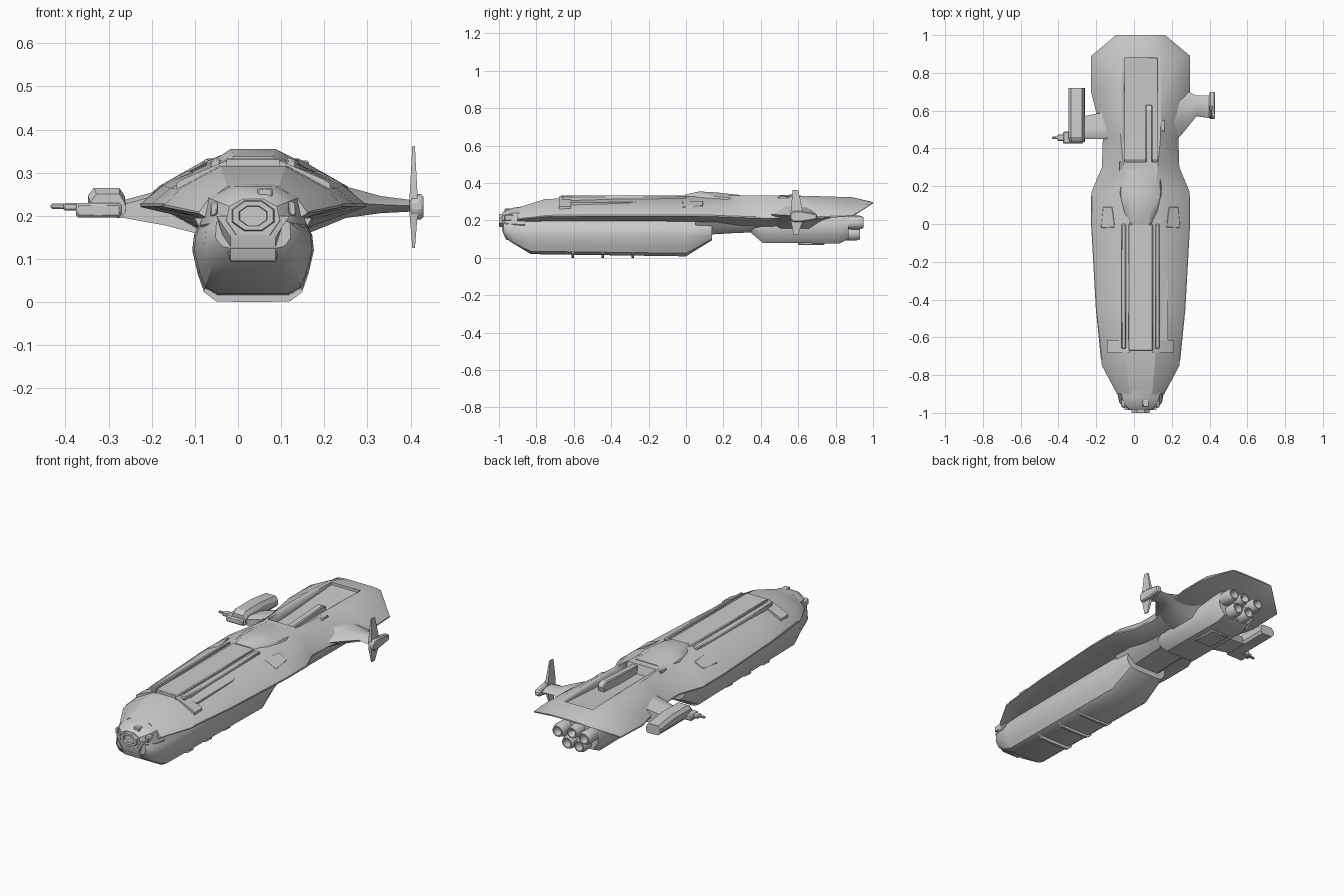
import bpy, bmesh, math

CX = 0.035  # hull centreline (side pods differ, so it is not x = 0)


def finish(name, bm, angle=28, bevel=0):
    bmesh.ops.recalc_face_normals(bm, faces=bm.faces)
    me = bpy.data.meshes.new(name)
    bm.to_mesh(me)
    bm.free()
    ob = bpy.data.objects.new(name, me)
    bpy.context.collection.objects.link(ob)
    bpy.ops.object.select_all(action='DESELECT')
    ob.select_set(True)
    bpy.context.view_layer.objects.active = ob
    if bevel:
        m = ob.modifiers.new("bevel", 'BEVEL')
        m.width, m.segments = bevel, 1
    bpy.ops.object.shade_smooth_by_angle(angle=math.radians(angle))
    return ob


def skin(name, rings, closed=False, **kw):
    """Join rings of points into a skin, capped unless closed."""
    bm = bmesh.new()
    vs = [[bm.verts.new(p) for p in r] for r in rings]
    n = len(vs[0])
    for a, b in zip(vs, vs[1:] + ([vs[0]] if closed else [])):
        for i in range(n):
            j = (i + 1) % n
            bm.faces.new((a[i], a[j], b[j], b[i]))
    if not closed:
        bm.faces.new(vs[0])
        bm.faces.new(vs[-1])
    return finish(name, bm, **kw)


def sym(y, half, cx=CX):
    """Mirror half a cross-section (x offset, z) about the centreline."""
    return [(cx + x, y, z) for x, z in half] + [(cx - x, y, z) for x, z in reversed(half)]


def box(name, x, y, z, bevel=0.004, slope=0):
    """Block from ranges; slope adds height drop across x (rise/run)."""
    mid = sum(x) / 2
    rings = [[(px, py, pz - slope * (px - mid)) for px, pz in
              ((x[0], z[0]), (x[1], z[0]), (x[1], z[1]), (x[0], z[1]))] for py in y]
    return skin(name, rings, bevel=bevel)


def prism_x(name, x0, x1, yz, bevel=0):
    return skin(name, [[(x, y, z) for y, z in yz] for x in (x0, x1)], bevel=bevel)


def lathe_y(name, cx, cz, prof, n=20, sx=1.0):
    """Revolve a closed (y, radius) profile around an axis along y."""
    rings = []
    for i in range(n):
        a = 2 * math.pi * (i + 0.5) / n
        rings.append([(cx + sx * r * math.cos(a), y, cz + r * math.sin(a)) for y, r in prof])
    return skin(name, rings, closed=True)


# Upper hull: y, half width, edge z, roof half width, roof z, keel half width, keel z, shoulder height
secs = [(-0.90, 0.125, 0.205, 0.060, 0.268, 0.09, 0.185, 0.47),
        (-0.75, 0.205, 0.220, 0.075, 0.315, 0.13, 0.198, 0.46),
        (-0.45, 0.235, 0.222, 0.080, 0.322, 0.13, 0.198, 0.42),
        (0.00, 0.260, 0.222, 0.075, 0.328, 0.14, 0.195, 0.46),
        (0.17, 0.260, 0.220, 0.075, 0.333, 0.13, 0.190, 0.47),
        (0.30, 0.205, 0.215, 0.090, 0.333, 0.12, 0.170, 0.47),
        (0.45, 0.200, 0.210, 0.105, 0.333, 0.12, 0.165, 0.47),
        (0.70, 0.262, 0.213, 0.110, 0.330, 0.13, 0.195, 0.47),
        (0.89, 0.262, 0.220, 0.105, 0.324, 0.12, 0.245, 0.47),
        (1.00, 0.130, 0.292, 0.080, 0.298, 0.07, 0.291, 0.47)]
rings = []
for y, w, ze, tw, zt, kw_, zk, sh in secs:
    sw, sz = tw + (w - tw) * 0.72, ze + (zt - ze) * sh
    rings.append(sym(y, [(tw, zt), (sw, sz), (w, ze + (zt - ze) * 0.06), (w, ze), (kw_, zk)]))
hull = skin("upper_hull", rings)

# Sloping trough cut into the rear deck
cutter = prism_x("trough_cutter", -0.05, 0.125, [(0.31, 0.40), (0.34, 0.285), (0.50, 0.285), (0.88, 0.310), (0.88, 0.40)])
mod = hull.modifiers.new("trough", 'BOOLEAN')
mod.operation, mod.object, mod.solver = 'DIFFERENCE', cutter, 'EXACT'
cutter.hide_render = True
bpy.context.view_layer.objects.active = hull
bpy.ops.object.modifier_apply(modifier=mod.name)
bpy.data.objects.remove(cutter)

# Cargo belly: y, width scale, bottom z, middle z, top z
rings = []
for y, s, zb, zm, zt in [(-0.975, 0.62, 0.125, 0.15, 0.19), (-0.945, 0.80, 0.090, 0.13, 0.20),
                         (-0.83, 0.97, 0.020, 0.12, 0.208), (0.00, 1.0, 0.008, 0.12, 0.208),
                         (0.14, 0.90, 0.095, 0.135, 0.20)]:
    k = zm - zb
    rings.append(sym(y, [(0.112 * s, zt), (0.137 * s, zm + 0.035), (0.141 * s, zm), (0.128 * s, zb + 0.5 * k),
                         (0.114 * s, zb + 0.15 * k), (0.085 * s, zb)]))
skin("cargo_belly", rings, angle=38)
for i, y in enumerate((-0.605, -0.445, -0.285)):
    skin(f"belly_rib_{i}", [sym(yy, [(0.110, 0.04), (0.115, 0.024), (0.086, 0.002), (0.02, 0.0)])
                            for yy in (y - 0.007, y + 0.007)])

# Nose, chin and docking collar
skin("nose", [sym(y, [(0.045 * s, 0.2 + 0.07 * s), (0.1 * s, 0.2 + 0.04 * s), (0.112 * s, 0.2 - 0.02 * s),
                      (0.07 * s, 0.2 - 0.08 * s)]) for y, s in ((-0.86, 1.1), (-0.92, 0.98), (-0.96, 0.82), (-0.985, 0.55))])
skin("chin", [sym(y, [(0.085, 0.2), (0.052, zb)]) for y, zb in ((-0.92, 0.093), (-0.962, 0.095), (-0.984, 0.15))])
lathe_y("docking_collar", CX, 0.2, [(-0.96, 0.042), (-1.0, 0.036), (-1.0, 0.025), (-0.975, 0.023), (-0.96, 0.0001)], n=8, sx=1.4)
box("nose_sensor", (0.045, 0.08), (-0.97, -0.90), (0.235, 0.265))
for s in (-1, 1):
    xs = sorted((CX + s * 0.082, CX + s * 0.10))
    box("nose_thruster", xs, (-0.972, -0.92), (0.2, 0.232), slope=s * 0.3)

# Spine deck with rails and front crossbar
box("spine_deck", (-0.03, 0.10), (-0.67, 0.0), (0.30, 0.334))
for s in (-1, 1):
    xs = sorted((CX + s * 0.078, CX + s * 0.10))
    box("spine_rail", xs, (-0.66, 0.0), (0.29, 0.332), slope=s * 0.3)
    # Crossbar arm following the roof slope
    skin("front_crossbar", [[(CX + s * x, y, z) for x, z in ((0.06, 0.28), (0.178, 0.24), (0.178, 0.275), (0.165, 0.284), (0.06, 0.329))]
                            for y in (-0.68, -0.615)])
    # Roof vents beside the midsection, narrowing to the rear
    skin("roof_vent", [[(CX + s * x, y, z + dz) for x, z in ((a, 0.27), (b, 0.24), (b, 0.274), (a, 0.302))]
                       for y, a, b, dz in ((-0.02, 0.135, 0.21, 0), (0.09, 0.15, 0.20, 0.004))], bevel=0.003)
    # Seam strip along the hull edge
    skin("edge_strip", [[(CX + s * (w + dx), y, z) for dx, z in ((-0.02, 0.222), (0.002, 0.222), (0.002, 0.229), (-0.02, 0.229))]
                        for y, w in ((-0.72, 0.208), (-0.45, 0.235), (0.0, 0.26), (0.15, 0.26))])
skin("offset_rail", [[(x - w, y, 0.26), (x + w, y, 0.25), (x + w, y, zr), (x - w, y, zr + 0.012)]
                     for x, w, y, zr in ((0.155, 0.025, -0.62, 0.296), (0.155, 0.025, -0.3, 0.298), (0.137, 0.006, -0.2, 0.305))])

# Raised midsection canopy
skin("mid_canopy", [sym(y, [(a, zt), (b, zt - 0.022), (b + 0.025, 0.27)]) for y, a, b, zt in
                    ((-0.005, 0.045, 0.065, 0.338), (0.07, 0.052, 0.085, 0.355), (0.16, 0.052, 0.105, 0.350), (0.29, 0.065, 0.10, 0.336))])

# Rear deck crane lying in the trough
prism_x("deck_arm", 0.06, 0.098, [(0.32, 0.28), (0.32, 0.325), (0.60, 0.34), (0.63, 0.325), (0.62, 0.28)], bevel=0.005)
box("deck_latch", (0.14, 0.165), (0.49, 0.55), (0.29, 0.328))
box("deck_post", (-0.078, -0.068), (0.28, 0.33), (0.29, 0.33), bevel=0)

# Neck and engine block under the tail
skin("neck", [sym(y, [(0.15, 0.22), (0.12, 0.165), (0.075, zb)]) for y, zb in ((0.05, 0.12), (0.25, 0.132), (0.46, 0.14))])
skin("engine_block", [sym(y, [(0.10 * s, 0.235), (0.125 * s, 0.19), (0.12 * s, zb + 0.04), (0.085 * s, zb)])
                      for y, s, zb in ((0.34, 0.85, 0.14), (0.41, 1, 0.08), (0.82, 1, 0.077), (0.87, 0.92, 0.10))], angle=38)
box("engine_keel", (-0.02, 0.09), (0.60, 0.74), (0.068, 0.10))
for s in (-1, 1):
    for dx, z, y in ((0.08, 0.188, 0.95), (0.036, 0.128, 0.93)):
        lathe_y("nozzle", CX + s * dx, z, [(y - 0.14, 0.03), (y - 0.06, 0.036), (y - 0.02, 0.036), (y, 0.029),
                                           (y, 0.023), (y - 0.04, 0.02), (y - 0.05, 0.0001)])
lathe_y("center_nozzle", CX, 0.196, [(0.78, 0.03), (0.90, 0.034), (0.94, 0.028), (0.94, 0.022), (0.90, 0.0001)])


def wing(name, stations):
    """Wing of hexagonal sections: x, y front, y rear, z bottom, z top."""
    return skin(name, [[(x, a, (b + t) / 2), (x, a + (r - a) * 0.3, t), (x, a + (r - a) * 0.7, t), (x, r, (b + t) / 2),
                        (x, a + (r - a) * 0.7, b), (x, a + (r - a) * 0.3, b)] for x, a, r, b, t in stations], angle=40)


# Right wing with tip pod and vertical fin
wing("right_wing", [(0.14, 0.38, 0.78, 0.15, 0.30), (0.25, 0.47, 0.72, 0.195, 0.268),
                    (0.33, 0.57, 0.68, 0.206, 0.246), (0.405, 0.56, 0.68, 0.21, 0.236)])
prism_x("tip_pod", 0.398, 0.43, [(0.555, 0.21), (0.57, 0.192), (0.62, 0.192), (0.70, 0.205), (0.70, 0.235), (0.62, 0.25), (0.57, 0.25), (0.555, 0.235)], bevel=0.006)
skin("tip_fin", [[(0.407 - w, y0, z), (0.407 + w, y0, z), (0.407 + w, y1, z), (0.407 - w, y1, z)]
                 for z, w, y0, y1 in ((0.125, 0.003, 0.575, 0.60), (0.2, 0.009, 0.56, 0.625), (0.25, 0.009, 0.56, 0.625), (0.362, 0.003, 0.57, 0.60))])

# Broad left wing with sensor pod and probe
skin("left_wing", [[(x, 0.45, b), (x, r, b), (x, r, t - 0.01), (x, r - 0.08, t), (x, 0.47, t), (x, 0.45, t - 0.01)]
                   for x, r, b, t in ((-0.08, 0.60, 0.155, 0.285), (-0.17, 0.59, 0.178, 0.262), (-0.27, 0.57, 0.196, 0.235))], angle=40)
skin("sensor_pod", [[(x0, y, 0.215), (x0 + 0.014, y, 0.198), (-0.27, y, 0.195), (-0.26, y, 0.21), (-0.262, y, zt - 0.02),
                     (-0.275, y, zt), (x0 + 0.014, y, zt), (x0, y, zt - 0.018)]
                    for y, x0, zt in ((0.435, -0.342, 0.25), (0.46, -0.348, 0.265), (0.60, -0.348, 0.265), (0.72, -0.348, 0.25))])
box("probe_mount", (-0.376, -0.27), (0.425, 0.49), (0.196, 0.23), bevel=0.006)
box("probe", (-0.434, -0.37), (0.45, 0.462), (0.216, 0.228), bevel=0.003)
box("probe_tip", (-0.405, -0.37), (0.44, 0.475), (0.212, 0.23))
